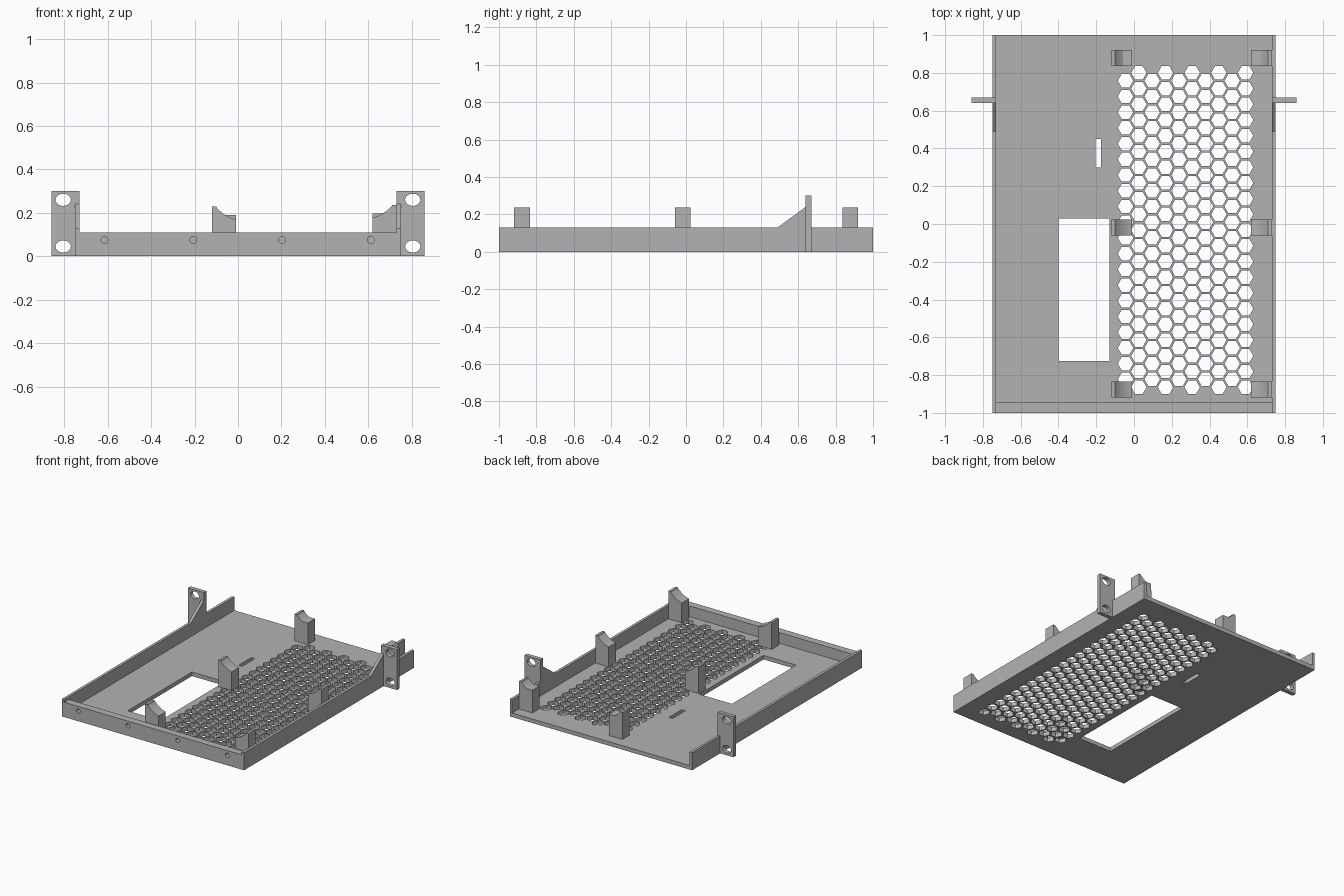
import bpy, bmesh
from math import sin, cos, pi, radians, sqrt
from mathutils import Matrix

cube = bpy.data.objects.get("Cube")
if cube:
    bpy.data.objects.remove(cube, do_unlink=True)

grey = bpy.data.materials.new("plain grey")
grey.use_nodes = True
grey.diffuse_color = (0.45, 0.45, 0.45, 1)
grey.node_tree.nodes["Principled BSDF"].inputs["Base Color"].default_value = (0.45, 0.45, 0.45, 1)

# Drawing plane -> world rotation
AXES = {
    "xy": Matrix.Identity(4),
    "xz": Matrix.Rotation(pi / 2, 4, "X"),
    "yz": Matrix(((0, 0, 1, 0), (1, 0, 0, 0), (0, 1, 0, 0), (0, 0, 0, 1))),
}


def plate(name, plane, loops, lo, hi, smooth=False):
    """Extrude an outline with holes from lo to hi along the plane's normal axis."""
    curve = bpy.data.curves.new(name, "CURVE")
    curve.dimensions = "2D"
    curve.fill_mode = "BOTH"
    curve.extrude = (hi - lo) / 2
    for loop in loops:
        spline = curve.splines.new("POLY")
        spline.points.add(len(loop) - 1)
        for point, (a, b) in zip(spline.points, loop):
            point.co = (a, b, 0, 1)
        spline.use_cyclic_u = True
    helper = bpy.data.objects.new(name + " outline", curve)
    bpy.context.collection.objects.link(helper)
    graph = bpy.context.evaluated_depsgraph_get()
    mesh = bpy.data.meshes.new_from_object(helper.evaluated_get(graph))
    bpy.data.objects.remove(helper, do_unlink=True)

    mid = (lo + hi) / 2
    shift = {"xy": (0, 0, mid), "xz": (0, mid, 0), "yz": (mid, 0, 0)}[plane]
    mesh.transform(Matrix.Translation(shift) @ AXES[plane])
    bm = bmesh.new()
    bm.from_mesh(mesh)
    bmesh.ops.remove_doubles(bm, verts=bm.verts, dist=1e-5)
    bmesh.ops.recalc_face_normals(bm, faces=bm.faces)
    for face in bm.faces:
        face.smooth = False
    bm.to_mesh(mesh)
    bm.free()
    mesh.materials.clear()
    mesh.materials.append(grey)
    obj = bpy.data.objects.new(name, mesh)
    bpy.context.collection.objects.link(obj)
    if smooth:
        bpy.ops.object.select_all(action="DESELECT")
        obj.select_set(True)
        bpy.context.view_layer.objects.active = obj
        bpy.ops.object.shade_smooth_by_angle(angle=radians(25))
    return obj


def rect(a0, a1, b0, b1):
    return [(a0, b0), (a1, b0), (a1, b1), (a0, b1)]


def oval(a, b, ra, rb, sides):
    return [(a + ra * cos(2 * pi * i / sides), b + rb * sin(2 * pi * i / sides))
            for i in range(sides)]


# Floor with honeycomb vent, window and slot
FLOOR = 0.03
pitch = 0.0832
step = pitch * sqrt(3) / 2 * 0.98
holes = [rect(-0.40, -0.13, -0.725, 0.03), rect(-0.205, -0.175, 0.30, 0.45)]
for col in range(10):
    rows = 20 + col % 2
    for row in range(rows):
        y = -0.032 + (row - (rows - 1) / 2) * pitch
        holes.append(oval(-0.045 + col * step, y, 0.041, 0.041, 6))
plate("floor", "xy", [rect(-0.73, 0.73, -0.945, 1)] + holes, 0, FLOOR)

# Front wall with blind screw holes
front = rect(-0.73, 0.73, 0, 0.11)
screws = [oval(-0.615 + 0.409 * i, 0.075, 0.016, 0.016, 24) for i in range(4)]
plate("front_wall_outer", "xz", [front] + screws, -1, -0.96)
plate("front_wall_inner", "xz", [front], -0.96, -0.945)

# Side walls with gussets, and mounting ears
wall = [(-1, 0), (1, 0), (1, 0.13), (0.64, 0.13), (0.64, 0.24), (0.49, 0.13), (-1, 0.13)]
ear = [(0.75, 0), (0.86, 0), (0.86, 0.30), (0.73, 0.30), (0.73, 0.13), (0.75, 0.13)]
ear_holes = [oval(0.805, z, 0.035, 0.028, 32) for z in (0.045, 0.26)]
for side, s in (("left", 1), ("right", -1)):
    plate(side + "_wall", "yz", [wall], *sorted((0.73 * s, 0.75 * s)))
    loops = [[(x * s, z) for x, z in loop] for loop in [ear] + ear_holes]
    plate(side + "_mounting_ear", "xz", loops, 0.64, 0.67, smooth=True)

# Support posts with a concave cradle facing the vent
R = 0.177
for place, y, low in (("front", -0.877, 0), ("middle", -0.018, 0), ("rear", 0.878, 0.19)):
    arc = []
    for i in range(13):
        t = radians(50 - 35 * i / 12)
        z = 0.226 - R * (cos(t) - cos(radians(50)))
        arc.append((-0.10 + R * (sin(radians(50)) - sin(t)), max(z, low)))
    post = [(-0.12, FLOOR), (-0.12, 0.229), (-0.10, 0.229)] + arc + [(-0.01, FLOOR)]
    plate(place + "_inner_post", "xz", [post], y - 0.042, y + 0.042, smooth=True)
    mirrored = [(0.61 - x, z + (0.008 if z > FLOOR else 0)) for x, z in post]
    plate(place + "_outer_post", "xz", [mirrored], y - 0.042, y + 0.042, smooth=True)
